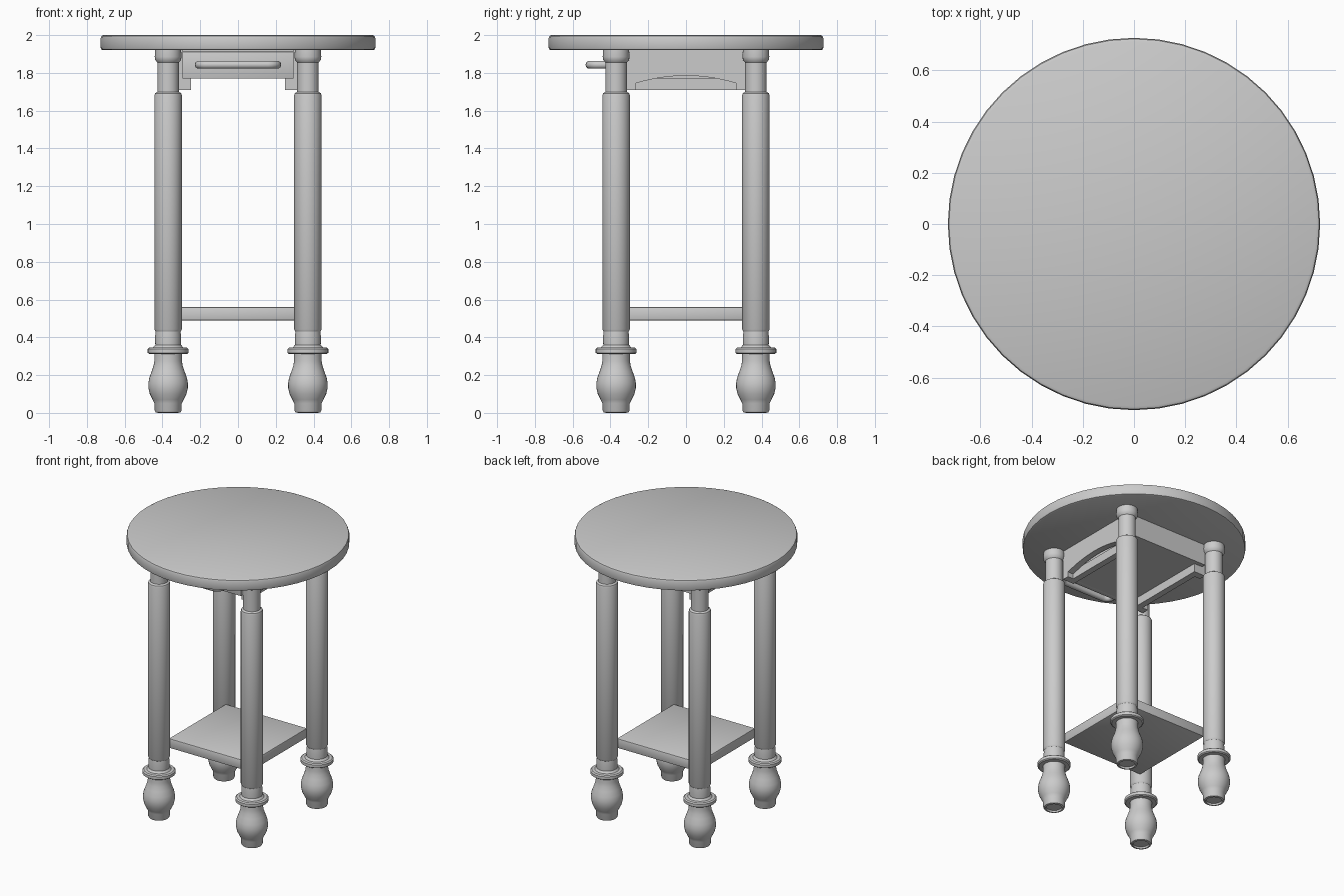
import bpy, bmesh, math
from mathutils import Vector

if "Cube" in bpy.data.objects:
    bpy.data.objects.remove(bpy.data.objects["Cube"])


def finish(name, bm, smooth=True):
    bmesh.ops.recalc_face_normals(bm, faces=bm.faces)
    me = bpy.data.meshes.new(name)
    bm.to_mesh(me)
    bm.free()
    ob = bpy.data.objects.new(name, me)
    bpy.context.collection.objects.link(ob)
    if smooth:
        bpy.ops.object.select_all(action='DESELECT')
        ob.select_set(True)
        bpy.context.view_layer.objects.active = ob
        bpy.ops.object.shade_smooth_by_angle(angle=math.radians(35))
    return ob


def lathe(name, profile, n, loc=(0, 0)):
    bm = bmesh.new()
    rings = []
    for r, z in profile:
        rings.append([bm.verts.new((loc[0] + r * math.cos(2 * math.pi * i / n),
                                    loc[1] + r * math.sin(2 * math.pi * i / n), z)) for i in range(n)])
    for a, b in zip(rings, rings[1:]):
        for i in range(n):
            j = (i + 1) % n
            bm.faces.new((a[i], a[j], b[j], b[i]))
    bm.faces.new(rings[0][::-1])
    bm.faces.new(rings[-1])
    return finish(name, bm)


def box(name, x, y, z, bevel=0.0):
    bm = bmesh.new()
    bmesh.ops.create_cube(bm, size=1)
    for v in bm.verts:
        v.co = Vector([(r[0] + r[1]) / 2 + c * (r[1] - r[0]) for r, c in zip((x, y, z), v.co)])
    if bevel:
        bmesh.ops.bevel(bm, geom=bm.edges[:], offset=bevel, segments=2, profile=0.5, affect='EDGES')
    return finish(name, bm, bevel > 0)


# Round top with softened rim
lathe("table_top", [(0.715, 1.92), (0.724, 1.924), (0.727, 1.932), (0.727, 1.985),
                    (0.723, 1.995), (0.712, 2.0)], 48)

# Turned legs: foot, bulb, collar, shaft, neck, cap
leg = [(0.05, 0.012), (0.053, 0.0), (0.066, 0.003), (0.071, 0.012), (0.072, 0.05), (0.082, 0.07),
       (0.097, 0.1), (0.104, 0.13), (0.105, 0.155), (0.1, 0.185), (0.087, 0.22), (0.077, 0.25),
       (0.073, 0.275), (0.073, 0.312), (0.1, 0.312), (0.108, 0.318), (0.108, 0.338), (0.1, 0.345),
       (0.08, 0.347), (0.068, 0.36), (0.069, 0.4), (0.066, 0.43), (0.073, 0.442), (0.073, 1.68),
       (0.069, 1.692), (0.057, 1.7), (0.057, 1.855), (0.068, 1.868), (0.071, 1.885), (0.069, 1.92)]
for sx, nx in ((-1, "left"), (1, "right")):
    for sy, ny in ((-1, "front"), (1, "back")):
        lathe(f"{ny}_{nx}_leg", leg, 32, (sx * 0.37, sy * 0.37))

# Lower shelf
box("lower_shelf", (-0.325, 0.325), (-0.325, 0.325), (0.49, 0.56), 0.008)

# Arched side aprons with drawer runners behind
outline = [(-0.315, 1.92), (-0.315, 1.71), (-0.265, 1.71)]
outline += [(0.265 * t / 8, 1.745 + 0.04 * (1 - (t / 8) ** 2)) for t in range(-8, 9)]
outline += [(0.265, 1.71), (0.315, 1.71), (0.315, 1.92)]
for s, name in ((-1, "left"), (1, "right")):
    bm = bmesh.new()
    f = bm.faces.new([bm.verts.new((s * 0.295, y, z)) for y, z in outline])
    ext = bmesh.ops.extrude_face_region(bm, geom=[f])
    for v in ext["geom"]:
        if isinstance(v, bmesh.types.BMVert):
            v.co.x += s * 0.045
    finish(f"{name}_apron", bm)
    box(f"{name}_drawer_runner", sorted((s * 0.25, s * 0.295)), (-0.315, 0.315), (1.71, 1.77))

# Back apron and drawer
box("back_apron", (-0.315, 0.315), (0.3, 0.345), (1.77, 1.92))
box("drawer_front", (-0.295, 0.295), (-0.385, -0.345), (1.77, 1.912), 0.004)
box("drawer_bottom", (-0.285, 0.285), (-0.35, 0.3), (1.77, 1.785))
for s, name in ((-1, "left"), (1, "right")):
    box(f"drawer_{name}_side", sorted((s * 0.265, s * 0.285)), (-0.35, 0.3), (1.785, 1.9))

# U-shaped drawer pull swept along a rounded path
cu = bpy.data.curves.new("drawer_handle", 'CURVE')
cu.dimensions = '3D'
cu.bevel_depth = 0.022
cu.bevel_resolution = 3
cu.use_fill_caps = True
half = [(0.207, -0.38)] + [(0.157 + 0.05 * math.cos(a), -0.46 - 0.05 * math.sin(a))
                           for a in [math.pi / 2 * i / 5 for i in range(6)]]
path = [(-x, y) for x, y in half] + half[::-1]
sp = cu.splines.new('POLY')
sp.points.add(len(path) - 1)
for p, (x, y) in zip(sp.points, path):
    p.co = (x, y, 1.843, 1)
ob = bpy.data.objects.new("drawer_handle", cu)
bpy.context.collection.objects.link(ob)
